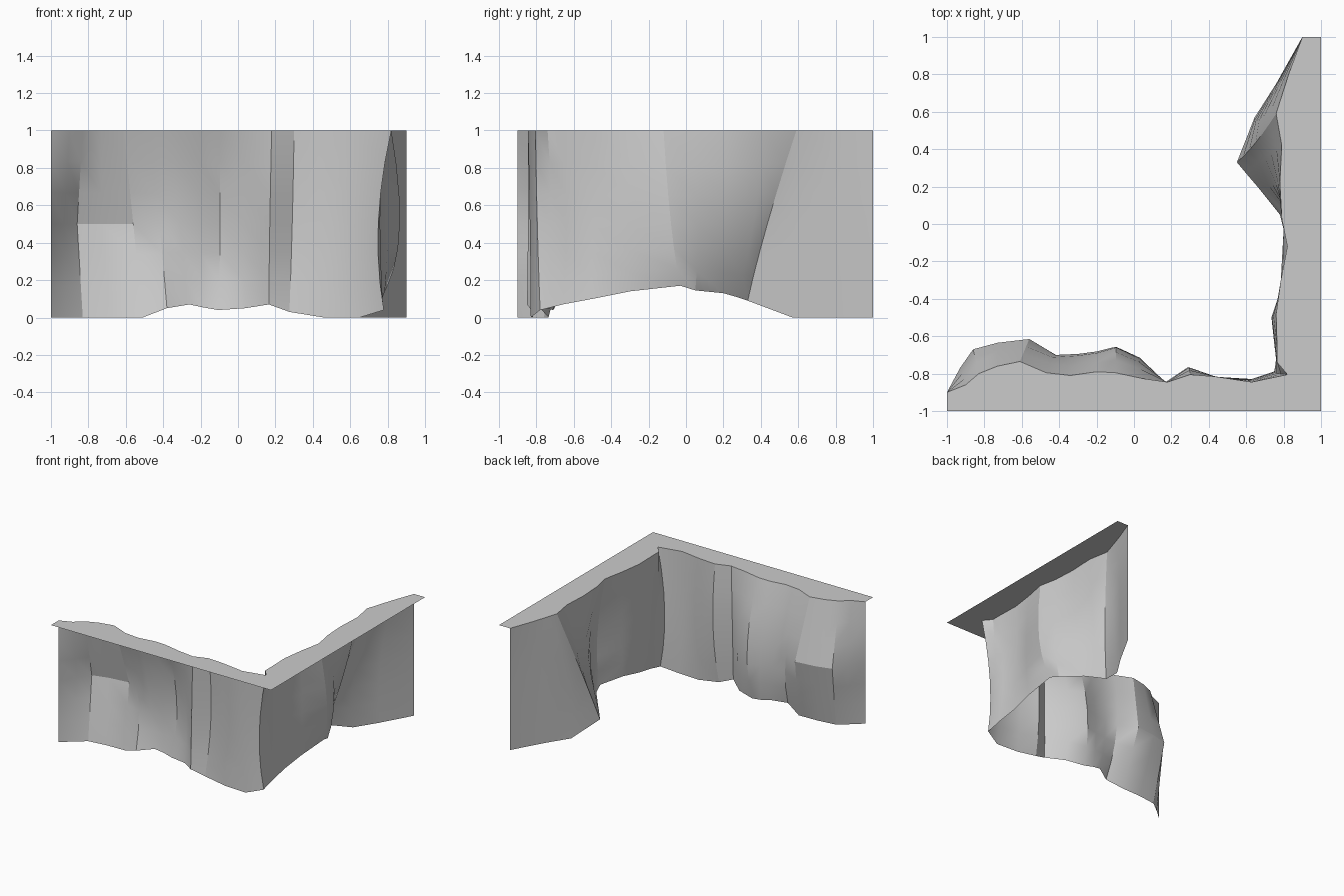
import bpy, bmesh
from math import radians

if "Cube" in bpy.data.objects:
    bpy.data.objects.remove(bpy.data.objects["Cube"])

# Rock columns: top x,y | mid-height x,y | foot x,y,z
front_wall = [
    (-1, -.9, -1, -.9, -1, -.9, 0),
    (-.9, -.86, -.93, -.77, -.92, -.83, 0),
    (-.83, -.8, -.86, -.67, -.83, -.76, 0),
    (-.73, -.76, -.73, -.635, -.68, -.74, 0),
    (-.61, -.735, -.56, -.615, -.51, -.735, 0),
    (-.47, -.795, -.42, -.7, -.38, -.78, .05),
    (-.34, -.81, -.31, -.705, -.26, -.71, .07),
    (-.2, -.79, -.2, -.69, -.19, -.7, .055),
    (-.1, -.795, -.095, -.66, -.105, -.71, .04),
    (.04, -.825, .03, -.72, .04, -.75, .05),
    (.18, -.845, .17, -.845, .165, -.85, .07),
    (.3, -.805, .29, -.765, .275, -.82, .03),
    (.43, -.815, .43, -.815, .46, -.82, 0),
    (.63, -.845, .61, -.835, .65, -.83, 0),
    (.82, -.805, .75, -.795, .78, -.78, .04),
]
side_wall = [
    (.765, -.74, .76, -.72, .775, -.74, .05),
    (.765, -.66, .75, -.64, .775, -.66, .07),
    (.76, -.48, .735, -.5, .77, -.5, .1),
    (.785, -.3, .8, -.31, .785, -.3, .14),
    (.82, -.12, .865, -.08, .8, -.03, .17),
    (.79, .03, .83, .06, .78, .05, .145),
    (.78, .22, .74, .21, .66, .2, .13),
    (.79, .42, .7, .36, .6, .27, .11),
    (.76, .59, .65, .435, .55, .33, .09),
    (.785, .67, .67, .56, .645, .57, 0),
    (.83, .81, .77, .75, .76, .75, 0),
    (.9, 1, .9, 1, .9, 1, 0),
]
columns = front_wall + side_wall
CORNER = len(front_wall) - 1
LEVELS = 6


def column_points(c):
    """Bowed column from rim to foot; the first bay breaks at a ledge instead."""
    top, mid, foot = (c[0], c[1], 1), (c[2], c[3], .5), c[4:7]
    pts = []
    for j in range(LEVELS + 1):
        t = j / LEVELS
        if c[0] < -.5:
            w = (max(0, 1 - 2 * t), 1 - abs(2 * t - 1), max(0, 2 * t - 1))
        else:
            w = ((1 - t) * (1 - 2 * t), 4 * t * (1 - t), t * (2 * t - 1))
        pts.append([w[0] * a + w[1] * b + w[2] * d for a, b, d in zip(top, mid, foot)])
    return pts


def finish(bm, name):
    mesh = bpy.data.meshes.new(name)
    bm.to_mesh(mesh)
    bm.free()
    ob = bpy.data.objects.new(name, mesh)
    bpy.context.collection.objects.link(ob)
    return ob


# Cliff face: open sheet following the L-shaped corner
bm = bmesh.new()
grid = [[bm.verts.new(p) for p in column_points(c)] for c in columns]
for a, b in zip(grid, grid[1:]):
    for j in range(LEVELS):
        bm.faces.new((a[j], b[j], b[j + 1], a[j + 1]))
cliff = finish(bm, "cliff_face")
bpy.ops.object.select_all(action='DESELECT')
cliff.select_set(True)
bpy.context.view_layer.objects.active = cliff
bpy.ops.object.shade_smooth_by_angle(angle=radians(24))

# Flat plateau: strips from the rim to the straight outer edges
bm = bmesh.new()
rim = [bm.verts.new((c[0], c[1], 1)) for c in columns]
outer = [bm.verts.new((c[0], -1, 1)) for c in columns[:CORNER + 1]]
outer += [bm.verts.new((1, -1, 1))]
outer += [bm.verts.new((1, c[1], 1)) for c in columns[CORNER + 1:]]
for i in range(CORNER):
    bm.faces.new((rim[i], outer[i], outer[i + 1], rim[i + 1]))
bm.faces.new((rim[CORNER], outer[CORNER], outer[CORNER + 1]))
bm.faces.new((rim[CORNER], outer[CORNER + 1], outer[CORNER + 2], rim[CORNER + 1]))
for i in range(CORNER + 1, len(rim) - 1):
    bm.faces.new((rim[i], outer[i + 1], outer[i + 2], rim[i + 1]))
finish(bm, "cliff_top")
